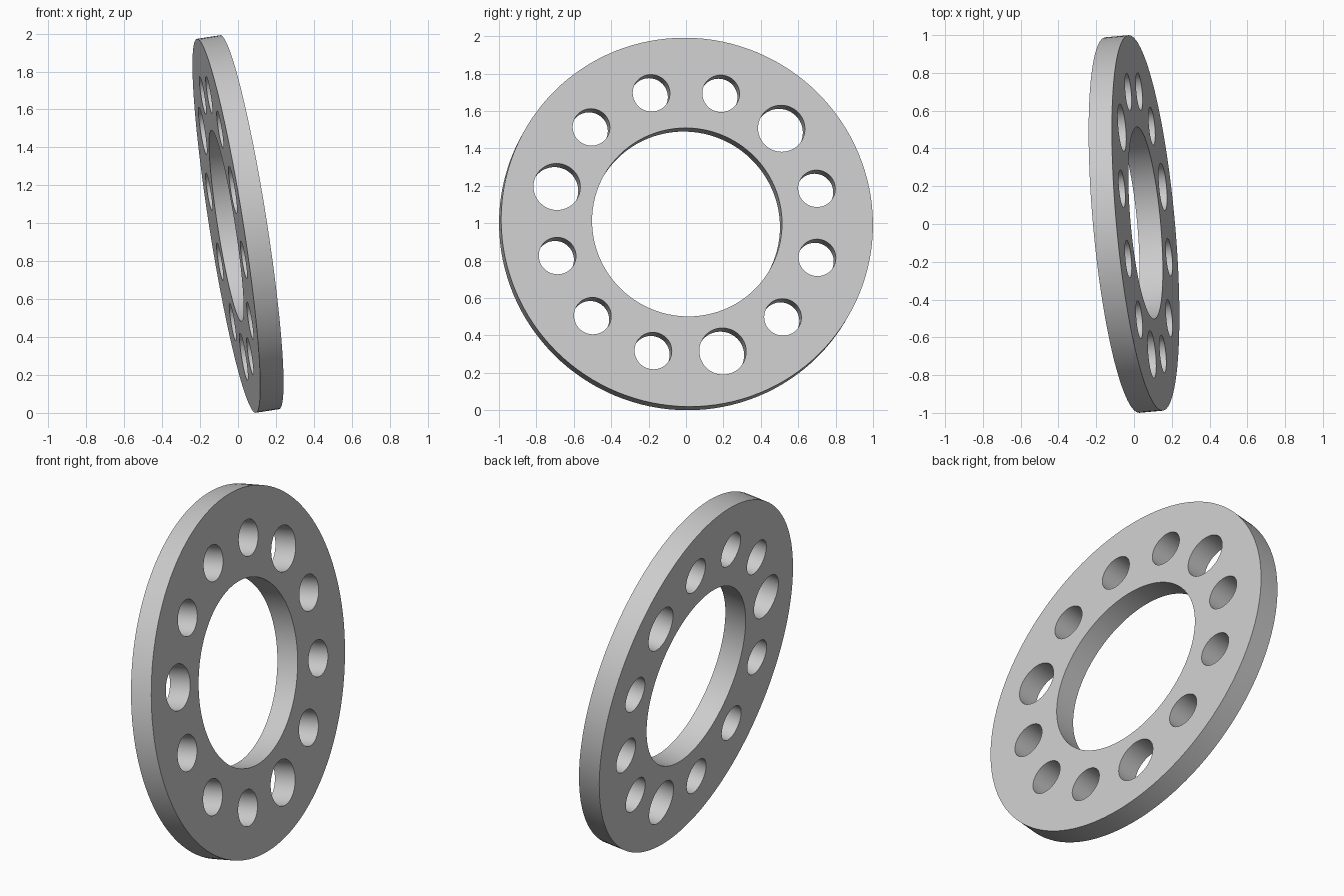
import bpy
import bmesh
from math import cos, sin, radians
from mathutils import Matrix, Vector

cube = bpy.data.objects.get("Cube")
if cube:
    bpy.data.objects.remove(cube, do_unlink=True)

THICK, OUTER, BORE = 0.125, 0.998, 0.51
RING, SMALL, LARGE = 0.722, 0.1, 0.126
AXIS = Vector((0.984, 0.09, 0.155)).normalized()

grey = bpy.data.materials.new("plain_grey")
grey.use_nodes = True
colour = (0.6, 0.6, 0.6, 1)
grey.diffuse_color = colour
grey.node_tree.nodes["Principled BSDF"].inputs["Base Color"].default_value = colour


def add_cylinder(bm, radius, depth, segments, y=0, z=0):
    """Cylinder lying along x."""
    bmesh.ops.create_cone(
        bm, cap_ends=True, segments=segments, radius1=radius, radius2=radius,
        depth=depth,
        matrix=Matrix.Translation((0, y, z)) @ Matrix.Rotation(radians(90), 4, 'Y'))


def make_object(name, bm):
    mesh = bpy.data.meshes.new(name)
    bm.to_mesh(mesh)
    bm.free()
    mesh.materials.append(grey)
    obj = bpy.data.objects.new(name, mesh)
    bpy.context.collection.objects.link(obj)
    return obj


# Solid disc
bm = bmesh.new()
add_cylinder(bm, OUTER, THICK, 128)
disc = make_object("drilled_ring", bm)

# Bore and twelve bolt holes, every fourth one larger
bm = bmesh.new()
add_cylinder(bm, BORE, 1, 96)
for i in range(12):
    angle = radians(15 + 30 * i)
    radius = LARGE if i % 4 == 1 else SMALL
    add_cylinder(bm, radius, 1, 48, RING * cos(angle), RING * sin(angle))
cutter = make_object("hole_cutter", bm)
cutter.hide_render = True

cut = disc.modifiers.new("holes", 'BOOLEAN')
cut.operation = 'DIFFERENCE'
cut.solver = 'EXACT'
cut.object = cutter

bpy.ops.object.select_all(action='DESELECT')
disc.select_set(True)
bpy.context.view_layer.objects.active = disc
bpy.ops.object.modifier_apply(modifier=cut.name)
bpy.data.objects.remove(cutter, do_unlink=True)
bpy.ops.object.shade_smooth_by_angle(angle=radians(30))

# Lean the ring and stand it on the ground
disc.rotation_mode = 'QUATERNION'
disc.rotation_quaternion = Vector((1, 0, 0)).rotation_difference(AXIS)
disc.location.z = 0.996
